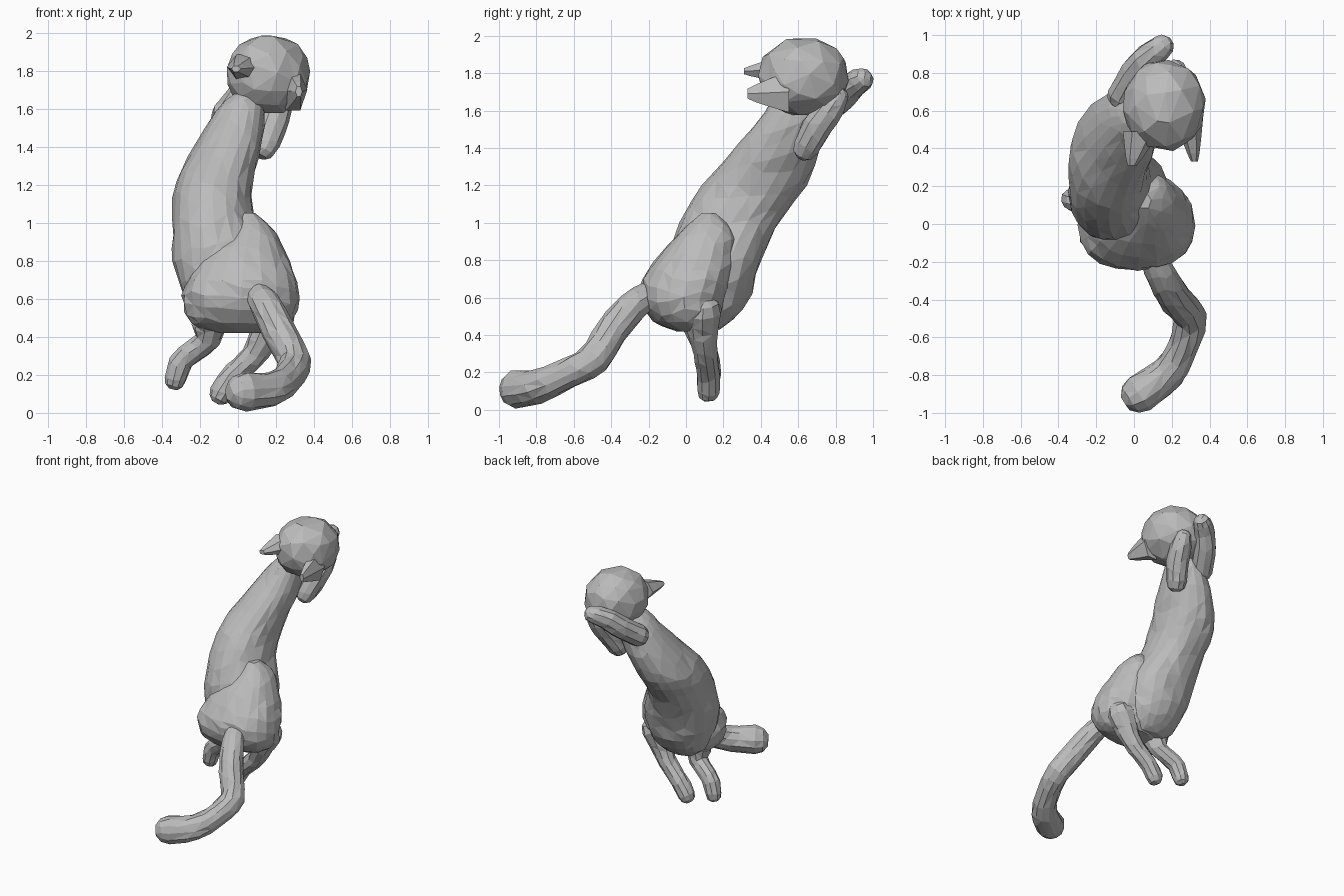
import bpy, bmesh, math, random
from mathutils import Vector

random.seed(4)
if "Cube" in bpy.data.objects:
    bpy.data.objects.remove(bpy.data.objects["Cube"])

grey = bpy.data.materials.new("plain grey")
grey.use_nodes = True
COLOUR = (0.5, 0.5, 0.5, 1)
grey.diffuse_color = COLOUR
grey.node_tree.nodes["Principled BSDF"].inputs["Base Color"].default_value = COLOUR


def finish(name, bm, keep):
    """Turn a bmesh into a faceted object with irregular triangles."""
    bmesh.ops.recalc_face_normals(bm, faces=bm.faces)
    bmesh.ops.triangulate(bm, faces=bm.faces)
    mesh = bpy.data.meshes.new(name)
    bm.to_mesh(mesh)
    bm.free()
    mesh.materials.append(grey)
    ob = bpy.data.objects.new(name, mesh)
    bpy.context.collection.objects.link(ob)
    if keep < 1:
        mod = ob.modifiers.new("facets", "DECIMATE")
        mod.ratio = keep


def smooth_rows(rows, steps):
    """Catmull-Rom interpolation through rows of numbers."""
    out = []
    for i in range(len(rows) - 1):
        a, b, c, d = (rows[max(0, min(len(rows) - 1, i + k))] for k in (-1, 0, 1, 2))
        for s in range(steps):
            t = s / steps
            out.append([q + t / 2 * (r - p + t * (2*p - 5*q + 4*r - w + t * (3*(q - r) + w - p)))
                        for p, q, r, w in zip(a, b, c, d)])
    return out + [list(rows[-1])]


def skin(name, rings, keep):
    """Bridge rings of points and close both ends."""
    bm = bmesh.new()
    loops = [[bm.verts.new(p) for p in ring] for ring in rings]
    n = len(loops[0])
    for a, b in zip(loops, loops[1:]):
        for i in range(n):
            j = (i + 1) % n
            bm.faces.new((a[i], a[j], b[j], b[i]))
    bm.faces.new(loops[0])
    bm.faces.new(loops[-1])
    finish(name, bm, keep)


def full(v, power):
    """Swell a sine or cosine towards a squarer outline."""
    return math.copysign(abs(v) ** power, v)


def stack(name, rows, power, sides=20, keep=0.5):
    """Level slices: height, left and right limits, front and back limits."""
    rings = []
    for z, x0, x1, y0, y1 in smooth_rows(rows, 3):
        ring = []
        for i in range(sides):
            a = math.tau * i / sides
            k = random.uniform(0.98, 1.03)
            ring.append(Vector(((x0 + x1) / 2 + k * full(math.cos(a), power) * (x1 - x0) / 2,
                                (y0 + y1) / 2 + k * full(math.sin(a), power) * (y1 - y0) / 2, z)))
        rings.append(ring)
    skin(name, rings, keep)


def limb(name, rows, sides=10, keep=0.55):
    """Tube along points x, y, z, radius with rounded ends."""
    rows = smooth_rows(rows, 3)
    pts = [Vector(r[:3]) for r in rows]
    radii = [r[3] for r in rows]
    first = (pts[0] - pts[1]).normalized() * radii[0]
    last = (pts[-1] - pts[-2]).normalized() * radii[-1]
    pts = [pts[0] + first * 0.9, pts[0] + first * 0.55] + pts + [pts[-1] + last * 0.55, pts[-1] + last * 0.9]
    radii = [radii[0] * 0.4, radii[0] * 0.82] + radii + [radii[-1] * 0.82, radii[-1] * 0.4]
    rings, side = [], Vector((1, 0, 0))
    for i, (p, r) in enumerate(zip(pts, radii)):
        along = (pts[min(i + 1, len(pts) - 1)] - pts[max(i - 1, 0)]).normalized()
        side = (side - along * side.dot(along)).normalized()
        up = along.cross(side)
        rings.append([p + r * random.uniform(0.97, 1.07) *
                      (side * math.cos(math.tau * k / sides) + up * math.sin(math.tau * k / sides))
                      for k in range(sides)])
    skin(name, rings, keep)


def ear(name, base, tip, half_x, half_z):
    """Short pointed ear with a blunt tip."""
    rings = []
    for t, s in ((0, 1.15), (0.45, 0.8), (0.8, 0.5), (1, 0.28)):
        c = Vector(base).lerp(Vector(tip), t)
        rings.append([c + Vector((s * half_x * math.cos(math.tau * k / 6), 0,
                                  s * half_z * math.sin(math.tau * k / 6))) for k in range(6)])
    skin(name, rings, 1)


# Long leaning torso
stack("torso", [
    (0.43, -0.16, 0.08, 0.02, 0.18),
    (0.50, -0.24, 0.14, -0.06, 0.27),
    (0.62, -0.29, 0.18, -0.10, 0.35),
    (0.80, -0.34, 0.19, -0.10, 0.40),
    (1.00, -0.34, 0.09, -0.03, 0.50),
    (1.20, -0.33, 0.075, 0.09, 0.64),
    (1.40, -0.23, 0.12, 0.26, 0.71),
    (1.55, -0.14, 0.14, 0.39, 0.72),
    (1.64, -0.07, 0.13, 0.45, 0.69),
    (1.69, 0.00, 0.11, 0.50, 0.64)], 0.94)

# Heavy haunches
stack("haunches", [
    (0.42, -0.10, 0.19, -0.05, 0.14),
    (0.47, -0.25, 0.27, -0.17, 0.18),
    (0.58, -0.29, 0.32, -0.24, 0.22),
    (0.70, -0.27, 0.31, -0.23, 0.26),
    (0.84, -0.18, 0.25, -0.13, 0.27),
    (0.96, -0.05, 0.19, -0.02, 0.25),
    (1.05, 0.02, 0.09, 0.08, 0.16)], 0.88)

# Head
bm = bmesh.new()
bmesh.ops.create_icosphere(bm, subdivisions=3, radius=1)
for v in bm.verts:
    k = random.uniform(0.99, 1.03)
    x, y, z = (full(c, 0.94) for c in v.co)
    v.co = Vector((0.16 + 0.215 * k * x, 0.628 + 0.237 * k * y, 1.78 + 0.207 * k * z))
finish("head", bm, 0.35)

# Ears
ear("right_ear", (0.04, 0.49, 1.82), (-0.01, 0.31, 1.81), 0.085, 0.065)
ear("left_ear", (0.29, 0.55, 1.70), (0.32, 0.33, 1.69), 0.065, 0.11)

# Front legs
limb("right_front_leg", [
    (-0.06, 0.68, 1.56, 0.08), (0.0, 0.79, 1.64, 0.08),
    (0.075, 0.88, 1.725, 0.075), (0.15, 0.94, 1.765, 0.062)])
limb("left_front_leg", [
    (0.14, 0.64, 1.40, 0.07), (0.18, 0.70, 1.51, 0.08),
    (0.21, 0.77, 1.61, 0.075), (0.22, 0.81, 1.67, 0.06)])

# Hind legs with bent paws
limb("right_hind_leg", [
    (-0.15, 0.06, 0.46, 0.09), (-0.165, 0.08, 0.38, 0.066), (-0.23, 0.10, 0.33, 0.06),
    (-0.30, 0.12, 0.27, 0.06), (-0.33, 0.13, 0.175, 0.057)])
limb("left_hind_leg", [
    (0.20, 0.09, 0.53, 0.10), (0.15, 0.09, 0.43, 0.085), (0.10, 0.10, 0.33, 0.068),
    (0.04, 0.11, 0.26, 0.062), (-0.04, 0.12, 0.18, 0.062), (-0.09, 0.12, 0.10, 0.06)])

# Curling tail
limb("tail", [
    (0.10, -0.17, 0.63, 0.065), (0.15, -0.28, 0.56, 0.082), (0.22, -0.40, 0.42, 0.085),
    (0.295, -0.49, 0.275, 0.086), (0.265, -0.64, 0.19, 0.08), (0.18, -0.79, 0.125, 0.09),
    (0.03, -0.90, 0.11, 0.102)], sides=12)
